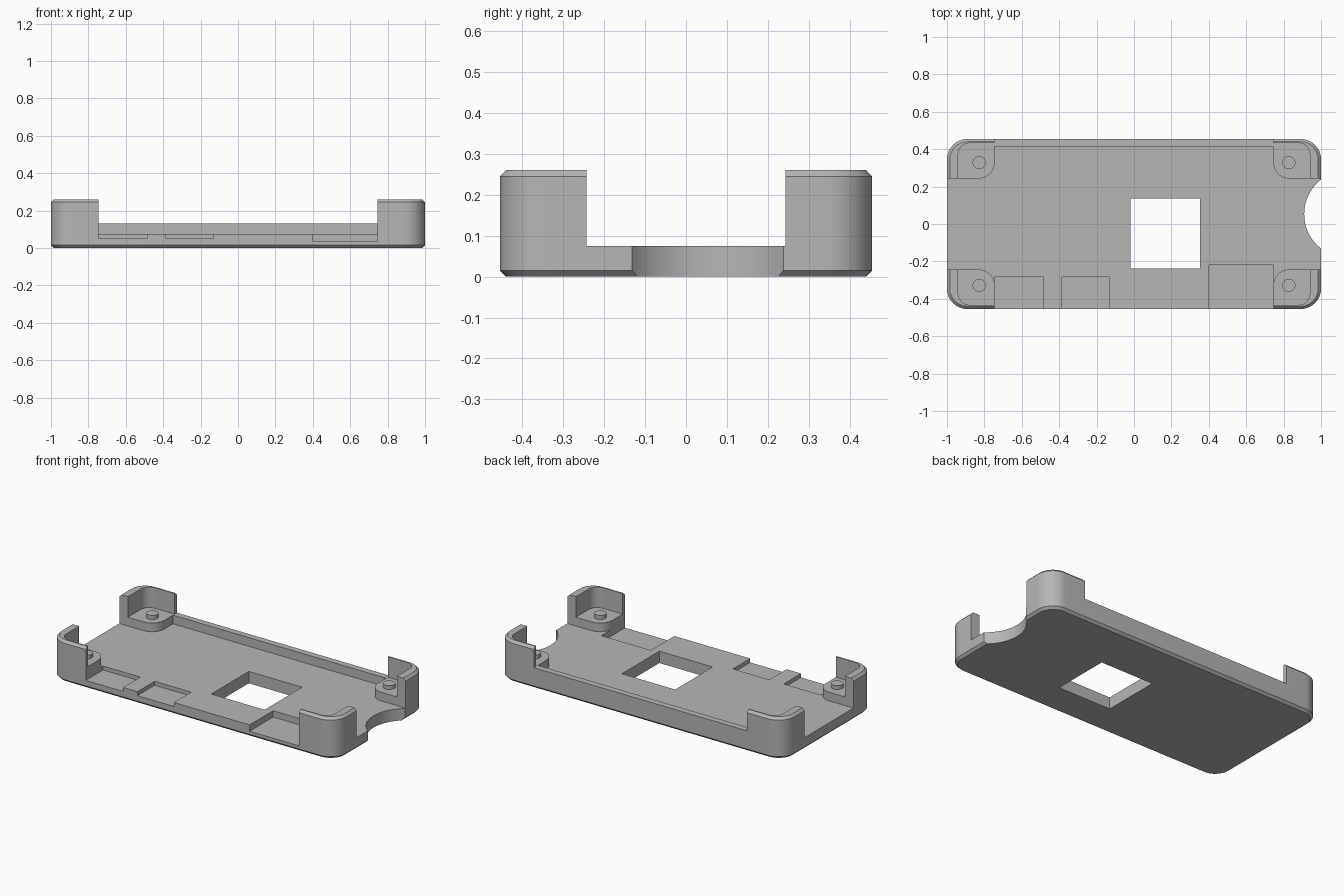
import bpy, bmesh
from math import sin, cos, pi
from mathutils import Vector

cube = bpy.data.objects.get("Cube")
if cube:
    bpy.data.objects.remove(cube, do_unlink=True)

grey = bpy.data.materials.new("grey_plastic")
grey.use_nodes = True
colour = (0.47, 0.47, 0.47, 1)
grey.diffuse_color = colour
grey.node_tree.nodes["Principled BSDF"].inputs["Base Color"].default_value = colour

# Main sizes
HX, HY, TOP = 1.0, 0.455, 0.26          # outer half sizes and height
FLOOR, LEDGE = 0.075, 0.13              # floor top, pad and rail top
POST_X, POST_Y = 0.745, 0.243           # inner limits of the corner posts
BEVEL, ABOVE = 0.015, 0.4


def arc(cx, cy, r, start, end, steps=12):
    return [(cx + r * cos(start + (end - start) * i / steps),
             cy + r * sin(start + (end - start) * i / steps)) for i in range(steps + 1)]


def rounded_rect(hx, hy, r):
    pts = []
    for k, (sx, sy) in enumerate([(1, 1), (-1, 1), (-1, -1), (1, -1)]):
        pts += arc(sx * (hx - r), sy * (hy - r), r, k * pi / 2, (k + 1) * pi / 2)
    return pts


def loft(name, layers):
    """Solid through a stack of (outline, z) layers."""
    bm = bmesh.new()
    rings = [[bm.verts.new((x, y, z)) for x, y in pts] for pts, z in layers]
    for a, b in zip(rings, rings[1:]):
        for i in range(len(a)):
            j = (i + 1) % len(a)
            bm.faces.new((a[i], a[j], b[j], b[i]))
    bm.faces.new(rings[0][::-1])
    bm.faces.new(rings[-1])
    bmesh.ops.recalc_face_normals(bm, faces=bm.faces)
    mesh = bpy.data.meshes.new(name)
    bm.to_mesh(mesh)
    bm.free()
    mesh.materials.append(grey)
    obj = bpy.data.objects.new(name, mesh)
    bpy.context.collection.objects.link(obj)
    return obj


def box_outline(x0, x1, y0, y1):
    return [(x0, y0), (x1, y0), (x1, y1), (x0, y1)]


def cut(target, outline, z0):
    """Remove everything above z0 inside the outline."""
    cutter = loft("cutter", [(outline, z0), (outline, ABOVE)])
    cutter.hide_render = True
    mod = target.modifiers.new("cut", "BOOLEAN")
    mod.operation, mod.solver, mod.object = "DIFFERENCE", "EXACT", cutter
    bpy.context.view_layer.objects.active = target
    bpy.ops.object.modifier_apply(modifier=mod.name)
    bpy.data.objects.remove(cutter, do_unlink=True)


def smooth(obj):
    bpy.ops.object.select_all(action="DESELECT")
    obj.select_set(True)
    bpy.context.view_layer.objects.active = obj
    bpy.ops.object.shade_smooth_by_angle(angle=pi / 6)


# Tray body with chamfered bottom and top rims
outer = rounded_rect(HX, HY, 0.11)
inset = rounded_rect(HX - BEVEL, HY - BEVEL, 0.11 - BEVEL)
tray = loft("tray", [(inset, 0), (outer, BEVEL), (outer, TOP - BEVEL), (inset, TOP)])

# Pocket inside the corner walls, down to the pads
cut(tray, rounded_rect(0.94, 0.432, 0.06), LEDGE)

# Cross-shaped floor opening, leaving rounded pads in the corners
R, RAIL, OUT = 0.085, 0.415, 1.1
px, py = POST_X + R, POST_Y + R
cross = [(-OUT, -POST_Y)]
cross += arc(-px, -py, R, pi / 2, 0) + [(-POST_X, -OUT), (POST_X, -OUT)]
cross += arc(px, -py, R, pi, pi / 2) + [(OUT, -POST_Y), (OUT, POST_Y)]
cross += arc(px, py, R, -pi / 2, -pi) + [(POST_X, RAIL), (-POST_X, RAIL)]
cross += arc(-px, py, R, 0, -pi / 2) + [(-OUT, POST_Y)]
cut(tray, cross, FLOOR)

# Lower the back wall to a rail
cut(tray, box_outline(-POST_X, POST_X, 0.40, 0.6), LEDGE)

# Connector recesses along the front edge
for x0, x1, y1, z in [(-POST_X, -0.485, -0.283, 0.05),
                      (-0.385, -0.13, -0.283, 0.05),
                      (0.40, POST_X, -0.22, 0.035)]:
    cut(tray, box_outline(x0, x1, -0.6, y1), z)

# Square window through the floor and round notch in the side
cut(tray, box_outline(-0.02, 0.353, -0.238, 0.136), -0.1)
cut(tray, arc(1.145, 0.053, 0.235, 0, 2 * pi, 64)[:-1], -0.1)
smooth(tray)

# Locating pegs on the pads
for sx, side in ((1, "left"), (-1, "right")):
    for sy, end in ((1, "back"), (-1, "front")):
        ring = arc(sx * 0.828, sy * 0.328, 0.035, 0, 2 * pi, 32)[:-1]
        smooth(loft(f"{end}_{side}_peg", [(ring, LEDGE - 0.01), (ring, LEDGE + 0.025)]))
